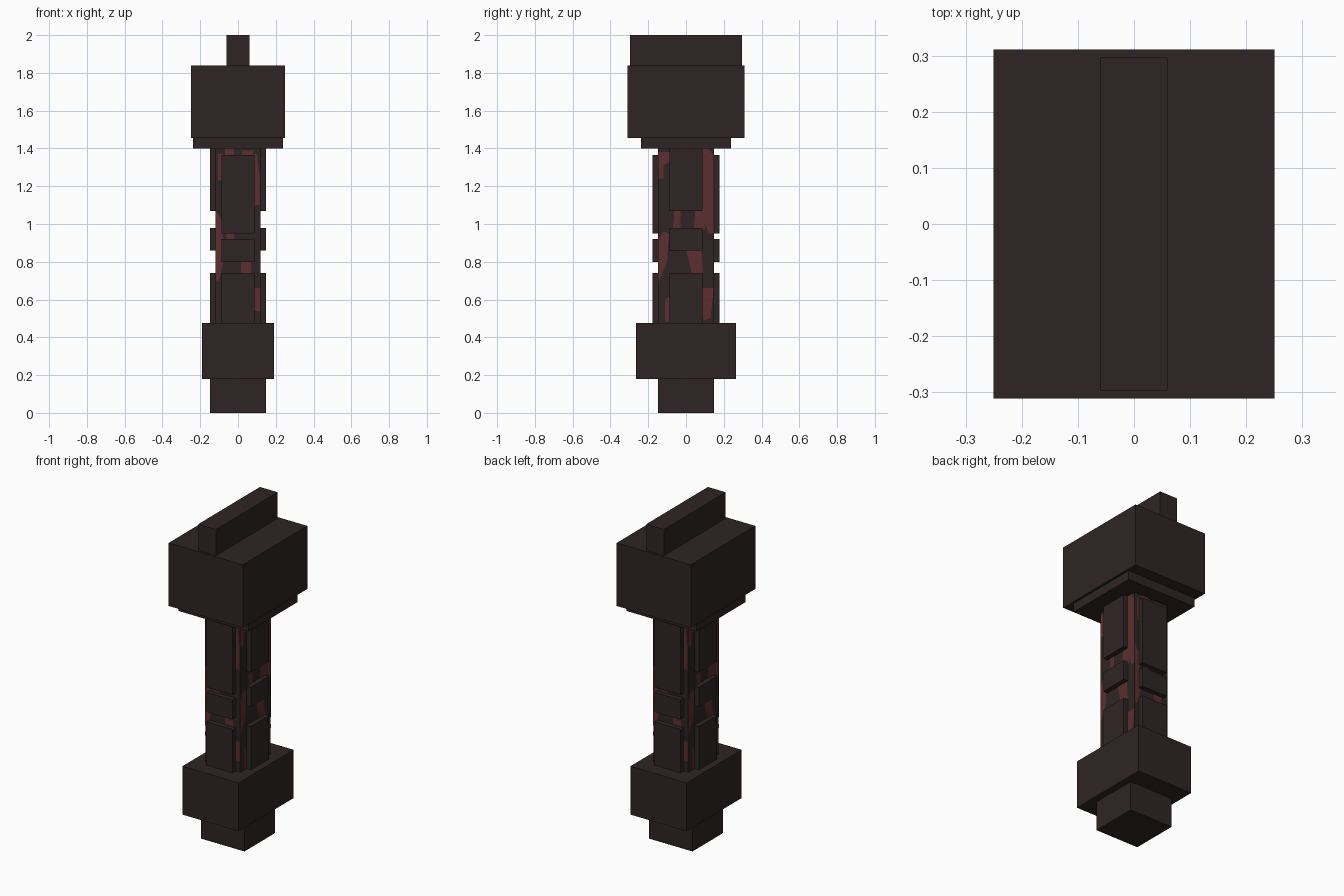
import bpy
import bmesh
from math import pi
from mathutils import Matrix

default_cube = bpy.data.objects.get("Cube")
if default_cube:
    bpy.data.objects.remove(default_cube, do_unlink=True)


def make_material(name, rgb):
    material = bpy.data.materials.new(name)
    colour = (*rgb, 1.0)
    material.diffuse_color = colour
    material.use_nodes = True
    shader = material.node_tree.nodes["Principled BSDF"]
    shader.inputs["Base Color"].default_value = colour
    shader.inputs["Roughness"].default_value = 0.9
    return material


dark_metal = make_material("dark brown metal", (0.028, 0.018, 0.018))
dull_red = make_material("dull red", (0.107, 0.027, 0.029))


def add_object(name, bm, material):
    mesh = bpy.data.meshes.new(name)
    bm.to_mesh(mesh)
    bm.free()
    mesh.materials.append(material)
    obj = bpy.data.objects.new(name, mesh)
    bpy.context.collection.objects.link(obj)
    return obj


def add_box(name, half_x, half_y, bottom, top, x=0, y=0):
    """Box given by half widths, height range and centre."""
    bm = bmesh.new()
    bmesh.ops.create_cube(bm, size=1)
    bmesh.ops.scale(bm, vec=(2 * half_x, 2 * half_y, top - bottom), verts=bm.verts)
    bmesh.ops.translate(bm, vec=(x, y, (bottom + top) / 2), verts=bm.verts)
    return add_object(name, bm, dark_metal)


# Stacked blocks, from the foot up to the ridge
CORE_X, CORE_Y = 0.118, 0.147
SHAFT_LOW, SHAFT_HIGH = 0.475, 1.4
add_box("foot_block", 0.147, 0.147, 0, 0.18)
add_box("lower_block", 0.19, 0.265, 0.18, SHAFT_LOW)
add_box("shaft_core", CORE_X, CORE_Y, SHAFT_LOW, SHAFT_HIGH)
add_box("collar", 0.237, 0.237, SHAFT_HIGH, 1.455)
add_box("head_block", 0.25, 0.311, 1.455, 1.84)
add_box("top_ridge", 0.06, 0.297, 1.84, 2)

# Raised grip plates on all four sides of the shaft
PLATE_HALF, PLATE_DEPTH = 0.088, 0.03
SIDE_SPANS = {"lower": (SHAFT_LOW, 0.74), "middle": (0.86, 0.98), "upper": (1.07, SHAFT_HIGH)}
FACE_SPANS = {"lower": (SHAFT_LOW, 0.74), "middle": (0.80, 0.92), "upper": (0.95, 1.365)}
for sign, side, face in ((1, "left", "back"), (-1, "right", "front")):
    for level, (low, high) in SIDE_SPANS.items():
        add_box(f"{side}_{level}_plate", PLATE_DEPTH / 2, PLATE_HALF, low, high,
                x=sign * (CORE_X + PLATE_DEPTH / 2))
    for level, (low, high) in FACE_SPANS.items():
        add_box(f"{face}_{level}_plate", PLATE_HALF, PLATE_DEPTH / 2, low, high,
                y=sign * (CORE_Y + PLATE_DEPTH / 2))

# Red patches: outlines as (across, height), partly running under the plates
FACE_PATCHES = [
    [(-.105, 1.23), (-.08, 1.23), (-.08, 1.37), (-.105, 1.37)],
    [(-.118, .7), (-.1, .7), (-.08, .78), (-.08, 1.02), (-.118, 1.07)],
    [(.085, 1.1), (.115, 1.1), (.115, 1.24), (.1, 1.37), (.085, 1.37)],
    [(.085, .54), (.118, .54), (.118, .66), (.085, .66)],
    [(.015, .74), (.07, .74), (.07, .8), (.015, .8)],
    [(-.07, 1.36), (-.02, 1.36), (-.02, 1.4), (-.07, 1.4)],
    [(.02, 1.36), (.08, 1.36), (.08, 1.39), (.02, 1.39)],
    [(-.06, .92), (-.02, .92), (-.02, .95), (-.06, .95)],
]
SIDE_PATCHES = [
    [(-.147, 1.24), (-.12, 1.24), (-.12, 1.31), (-.08, 1.33), (-.08, 1.38), (-.147, 1.38)],
    [(-.147, .69), (-.12, .75), (-.1, .8), (-.09, .95), (-.12, .96), (-.147, .92)],
    [(-.11, .48), (-.08, .48), (-.08, .62), (-.11, .6)],
    [(.09, .49), (.13, .5), (.147, .66), (.08, .66)],
    [(.08, 1.07), (.12, .95), (.147, .95), (.147, 1.36), (.12, 1.4), (.08, 1.4)],
    [(.04, .97), (.1, .97), (.11, 1.08), (.05, 1.08)],
    [(-.07, .97), (-.03, .97), (-.03, 1.08), (-.06, 1.08)],
    [(.03, .74), (.09, .74), (.08, .87), (0, .87)],
]


def add_patches(name, outlines, distance, angle):
    """Flat patches just proud of one side of the shaft."""
    bm = bmesh.new()
    for outline in outlines:
        bm.faces.new([bm.verts.new((across, -distance - 0.002, z)) for across, z in outline])
    bmesh.ops.transform(bm, matrix=Matrix.Rotation(angle, 4, "Z"), verts=bm.verts)
    add_object(name, bm, dull_red)


add_patches("front_red_patches", FACE_PATCHES, CORE_Y, 0)
add_patches("back_red_patches", FACE_PATCHES, CORE_Y, pi)
add_patches("left_red_patches", SIDE_PATCHES, CORE_X, pi / 2)
add_patches("right_red_patches", SIDE_PATCHES, CORE_X, -pi / 2)
